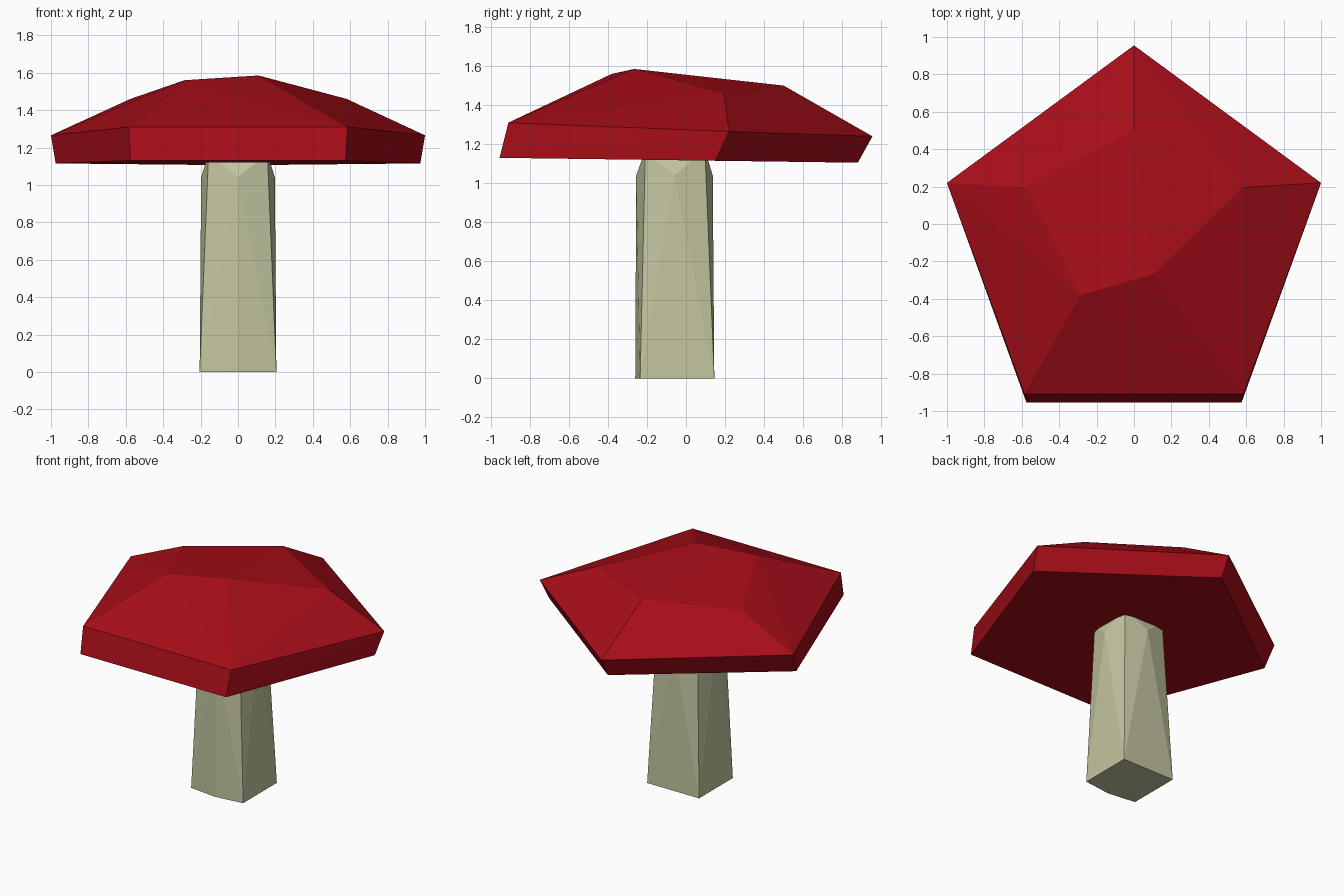
import bpy, bmesh, math

if "Cube" in bpy.data.objects:
    bpy.data.objects.remove(bpy.data.objects["Cube"])


def material(name, color):
    m = bpy.data.materials.new(name)
    m.diffuse_color = (*color, 1)
    m.use_nodes = True
    m.node_tree.nodes["Principled BSDF"].inputs["Base Color"].default_value = m.diffuse_color
    return m


def mirrored(points):
    """Repeat every off-centre point on the other side of x = 0."""
    return points + [(-x, y, z) for x, y, z in points if x]


def faceted_solid(name, points, mat):
    """Flat-faced convex solid spanned by a few corner points."""
    bm = bmesh.new()
    for p in points:
        bm.verts.new(p)
    bmesh.ops.convex_hull(bm, input=bm.verts[:])
    bmesh.ops.dissolve_limit(bm, angle_limit=math.radians(1),
                             verts=bm.verts[:], edges=bm.edges[:])
    bmesh.ops.recalc_face_normals(bm, faces=bm.faces[:])
    mesh = bpy.data.meshes.new(name)
    bm.to_mesh(mesh)
    bm.free()
    mesh.materials.append(mat)
    obj = bpy.data.objects.new(name, mesh)
    bpy.context.collection.objects.link(obj)
    return obj


red = material("cap_red", (0.38, 0.004, 0.009))
cream = material("stem_cream", (0.55, 0.56, 0.35))

# Cap: tilted pentagonal rim, and an uneven five-cornered crown
rim_lower = mirrored([(0, 0.88, 1.105), (0.975, 0.15, 1.115), (0.575, -0.955, 1.13)])
rim_upper = mirrored([(0, 0.955, 1.24), (1.0, 0.22, 1.265), (0.585, -0.91, 1.31)])
crown = [(0, 0.5, 1.50), (0.58, 0.195, 1.46), (-0.575, 0.195, 1.46),
         (0.11, -0.265, 1.585), (-0.285, -0.38, 1.56)]
faceted_solid("cap", rim_lower + rim_upper + crown, red)

# Stem: square foot with a bowed front, shoulder points mid-side, top inside the cap
foot = mirrored([(0.205, -0.235, 0), (0.205, 0.145, 0), (0, -0.26, 0)])
shoulders = mirrored([(0, -0.255, 1.04), (0.197, -0.06, 1.04), (0, 0.137, 1.04)])
top = mirrored([(0.157, -0.208, 1.17), (0.157, 0.097, 1.17)])
faceted_solid("stem", foot + shoulders + top, cream)
